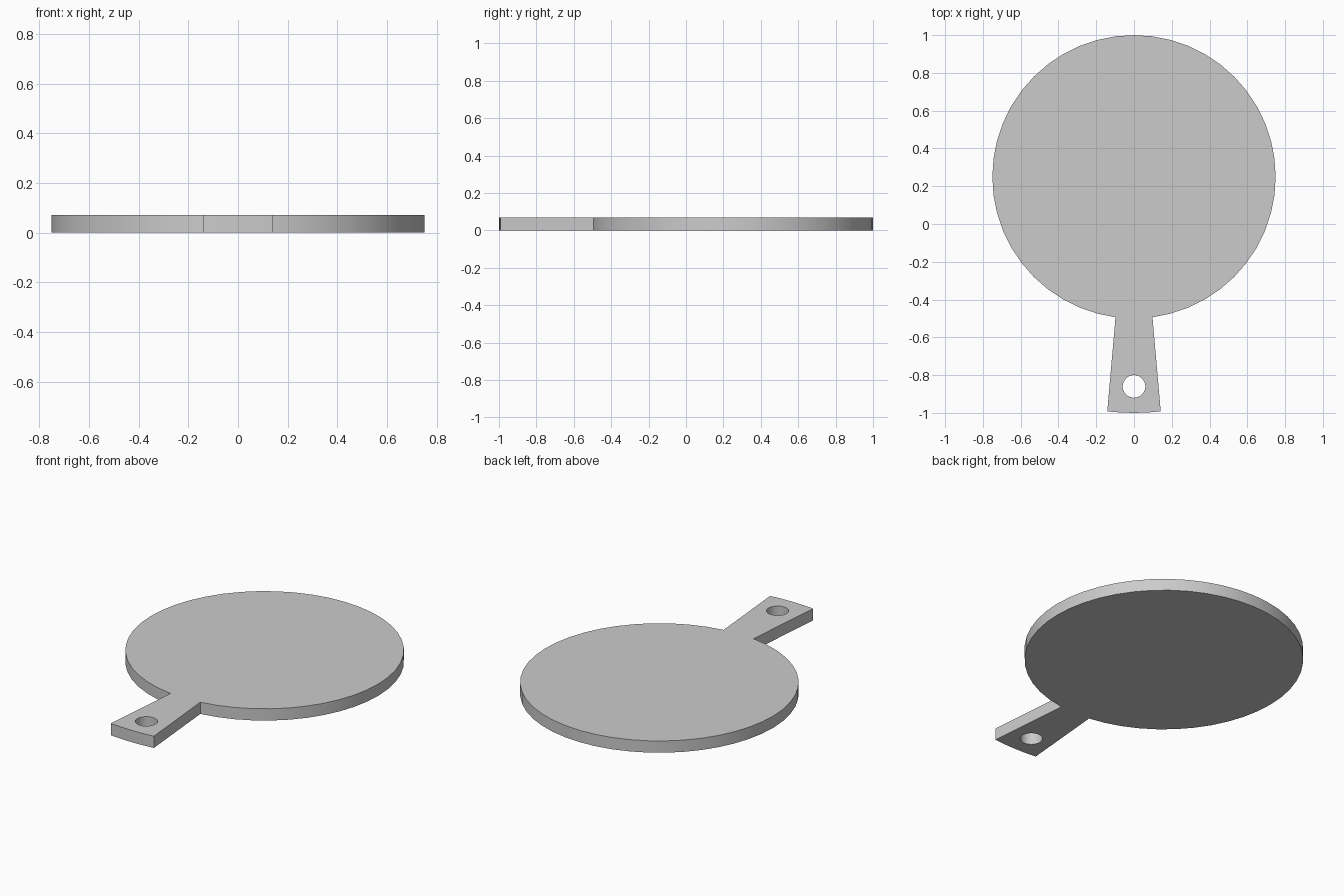
import bpy, bmesh
from math import sin, cos, radians

if "Cube" in bpy.data.objects:
    bpy.data.objects.remove(bpy.data.objects["Cube"])

THICK = 0.07


def arc(cx, cy, r, a0, a1, n):
    """n + 1 points on an arc, angles in degrees."""
    return [(cx + r * cos(radians(a0 + (a1 - a0) * i / n)),
             cy + r * sin(radians(a0 + (a1 - a0) * i / n))) for i in range(n + 1)]


def loop(bm, pts):
    vs = [bm.verts.new((x, y, 0)) for x, y in pts]
    return [bm.edges.new((v, vs[(i + 1) % len(vs)])) for i, v in enumerate(vs)]


# Outline: round board, then the flared handle with a gently curved end
board = arc(0, 0.25, 0.75, -82.5, 262.5, 46)
handle_end = arc(0, 0.25, 1.25, -96.5, -83.5, 4)
# Hanging hole
hole = arc(0, -0.86, 0.06, 0, 360, 32)[:-1]

bm = bmesh.new()
edges = loop(bm, board + handle_end) + loop(bm, hole)
bmesh.ops.triangle_fill(bm, edges=edges, use_beauty=True, use_dissolve=False)

# Thicken into a solid slab
ext = bmesh.ops.extrude_face_region(bm, geom=bm.faces[:], use_keep_orig=True)
top = [g for g in ext["geom"] if isinstance(g, bmesh.types.BMVert)]
bmesh.ops.translate(bm, verts=top, vec=(0, 0, THICK))
bmesh.ops.recalc_face_normals(bm, faces=bm.faces[:])

mesh = bpy.data.meshes.new("serving_board")
bm.to_mesh(mesh)
bm.free()
obj = bpy.data.objects.new("serving_board", mesh)
bpy.context.collection.objects.link(obj)

# Smooth rim and hole wall, crisp top and bottom edges
bpy.context.view_layer.objects.active = obj
obj.select_set(True)
bpy.ops.object.shade_smooth_by_angle(angle=radians(30))
